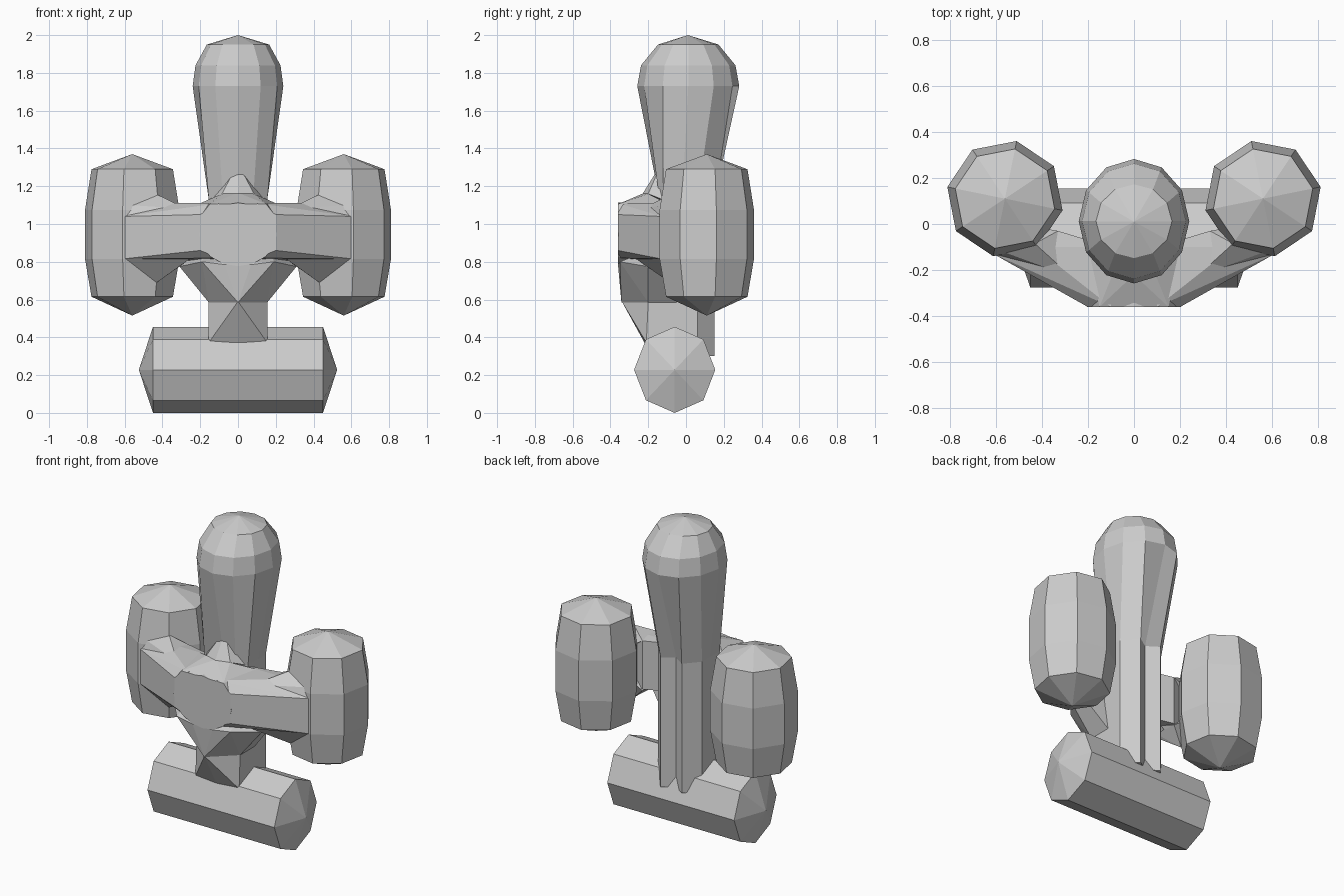
import bpy, bmesh
from math import sin, cos, pi, radians

if "Cube" in bpy.data.objects:
    bpy.data.objects.remove(bpy.data.objects["Cube"])


def finish(bm, name):
    bmesh.ops.recalc_face_normals(bm, faces=bm.faces)
    me = bpy.data.meshes.new(name)
    bm.to_mesh(me)
    bm.free()
    ob = bpy.data.objects.new(name, me)
    bpy.context.collection.objects.link(ob)
    return ob


def loft(name, rings, start=None, end=None):
    """Skin equal-length rings; close each end with a point or a flat cap."""
    bm = bmesh.new()
    loops = [[bm.verts.new(p) for p in r] for r in rings]
    n = len(rings[0])
    for a, b in zip(loops, loops[1:]):
        for i in range(n):
            j = (i + 1) % n
            bm.faces.new((a[i], a[j], b[j], b[i]))
    for loop, tip in ((loops[0], start), (loops[-1], end)):
        if tip:
            t = bm.verts.new(tip)
            for i in range(n):
                bm.faces.new((loop[i], loop[(i + 1) % n], t))
        else:
            bm.faces.new(loop)
    return finish(bm, name)


def hull(name, pts, mirror=False):
    """Faceted solid around a few points, optionally adding their x mirror."""
    pts = list(pts)
    if mirror:
        pts += [(-x, y, z) for x, y, z in pts if x]
    bm = bmesh.new()
    for p in pts:
        bm.verts.new(p)
    res = bmesh.ops.convex_hull(bm, input=bm.verts)
    junk = {v for v in res["geom_interior"] + res["geom_unused"]
            if isinstance(v, bmesh.types.BMVert)}
    bmesh.ops.delete(bm, geom=list(junk), context='VERTS')
    bmesh.ops.dissolve_limit(bm, angle_limit=radians(1),
                             verts=bm.verts, edges=bm.edges)
    return finish(bm, name)


def ellipse(n, rx, ry, start=-pi / 2):
    return [(rx * cos(start + 2 * pi * i / n), ry * sin(start + 2 * pi * i / n))
            for i in range(n)]


# Column with grooved back, flaring to a rounded bulb
half = [(0, -.14), (.08, -.14), (.155, -.12), (.155, -.02),
        (.155, .06), (.075, .15), (0, .10)]
section = half + [(-x, y) for x, y in half[-2:0:-1]]
rings = [[(x, y, z) for x, y in section] for z in (.3, 1.13)]
for z, rx, ry in ((1.73, .24, .27), (1.84, .225, .25), (1.95, .165, .16)):
    rings.append([(x, y + .012, z) for x, y in ellipse(12, rx, ry)])
loft("column", rings, end=(0, .01, 2.0))

# Octagonal base bar lying along x
bar = ellipse(8, .215, .228)
loft("base_bar", [[(x, y - .06, z + .228) for y, z in bar] for x in (-.45, .45)],
     (-.525, -.06, .228), (.525, -.06, .228))

# Front hub disc
hub = [(x, z + .945) for x, z in ellipse(16, .205, .168)]
hull("hub", [(x, y, z) for x, z in hub for y in (-.36, -.1)])

# Webs joining the hub to the column and foot
hull("lower_web", [(.19, -.35, .80), (.31, -.2, .775), (.31, -.1, .775),
                   (.155, -.2, .585), (.155, -.05, .585), (.07, -.36, .785),
                   (0, -.342, .585), (.15, -.1, .9)], True)
hull("foot_web", [(0, -.34, .59), (0, -.22, .372), (.155, -.21, .372),
                  (.155, -.2, .59), (.155, .05, .59), (.155, .05, .3)], True)
hull("hub_top", [(.15, -.36, 1.105), (.2, -.1, 1.11), (.085, -.2, 1.16),
                 (0, -.22, 1.165), (.2, -.36, 1.04)], True)
hull("top_rib", [(0, -.13, 1.32), (.085, -.2, 1.16), (.155, -.1, 1.12),
                 (0, -.23, 1.16), (0, -.1, 1.1)], True)

# Side pods, arms and the flares where the arms meet the pods
pod = ellipse(8, 1, 1, radians(11.5))
for s, side in ((1, "right"), (-1, "left")):
    loft("pod_" + side,
         [[(s * (.56 + r * x), .11 + r * y, z) for x, y in pod]
          for z, r in ((.615, .22), (.815, .255), (1.075, .255), (1.29, .22))],
         (s * .56, .11, .515), (s * .56, .11, 1.37))
    arm = [(.2, -.36, 1.05), (.2, -.36, .86), (.1, -.36, 1.11), (.1, -.36, .82),
           (.61, -.13, 1.04), (.61, -.13, .815), (.33, -.03, 1.1),
           (.33, -.03, .79), (.43, -.1, 1.11), (.1, -.1, 1.11), (.1, -.1, .8)]
    top = [(.61, -.13, 1.04), (.57, -.12, 1.1), (.43, -.085, 1.157),
           (.27, -.23, 1.08), (.33, -.03, 1.1), (.5, 0, 1.0)]
    low = [(.61, -.13, .815), (.43, -.085, .69), (.22, -.3, .84),
           (.31, -.17, .775), (.33, -.03, .78), (.5, 0, .9)]
    for part, pts in (("arm", arm), ("upper_flare", top), ("lower_flare", low)):
        hull(part + "_" + side, [(s * x, y, z) for x, y, z in pts])
